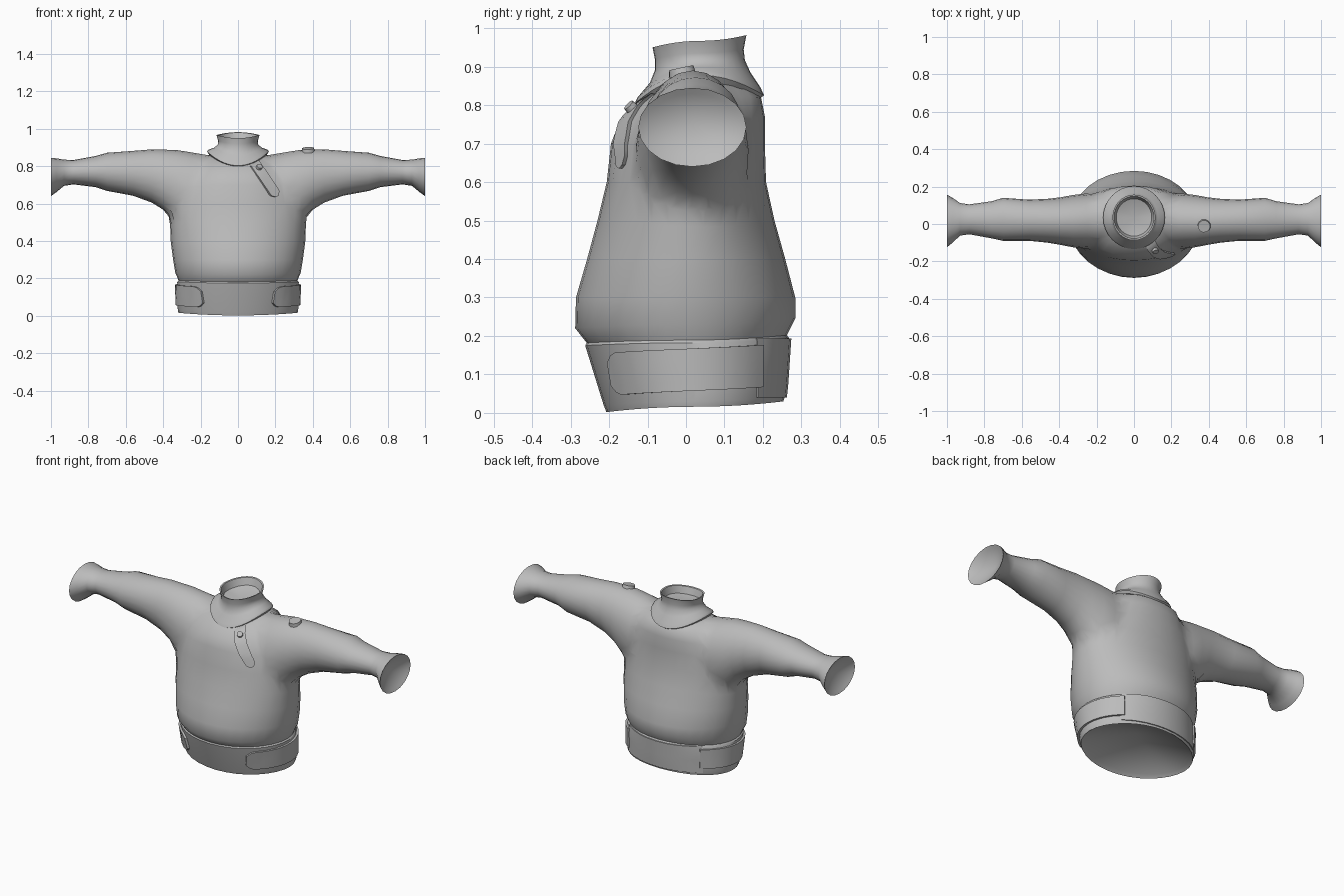
import bpy, bmesh, math
from mathutils import Vector
from mathutils.bvhtree import BVHTree

if "Cube" in bpy.data.objects:
    bpy.data.objects.remove(bpy.data.objects["Cube"], do_unlink=True)

GREY = (0.5, 0.5, 0.5, 1)
cloth = bpy.data.materials.new("grey_cloth")
cloth.use_nodes = True
cloth.diffuse_color = GREY
cloth.node_tree.nodes["Principled BSDF"].inputs["Base Color"].default_value = GREY


def make(name, bm):
    bmesh.ops.recalc_face_normals(bm, faces=bm.faces)
    mesh = bpy.data.meshes.new(name)
    bm.to_mesh(mesh)
    bm.free()
    mesh.materials.append(cloth)
    ob = bpy.data.objects.new(name, mesh)
    bpy.context.collection.objects.link(ob)
    return ob


def activate(ob):
    bpy.ops.object.select_all(action='DESELECT')
    ob.select_set(True)
    bpy.context.view_layer.objects.active = ob


def smooth(ob, angle):
    activate(ob)
    bpy.ops.object.shade_smooth_by_angle(angle=math.radians(angle))


def loft(name, rings):
    """Skin closed rings of points; a ring of one point is a tip."""
    bm = bmesh.new()
    rows = [[bm.verts.new(p) for p in ring] for ring in rings]
    for a, b in zip(rows, rows[1:]):
        n = max(len(a), len(b))
        for i in range(n):
            j = (i + 1) % n
            if len(a) == 1:
                bm.faces.new((a[0], b[i], b[j]))
            elif len(b) == 1:
                bm.faces.new((a[i], a[j], b[0]))
            else:
                bm.faces.new((a[i], a[j], b[j], b[i]))
    return make(name, bm)


def flat_ring(rx, front, back, z_front, z_side, z_back, n=32):
    """Level ring around the body, with its own height at front, side and back."""
    pts = []
    for i in range(n):
        t = 2 * math.pi * i / n
        c, s = math.cos(t), math.sin(t)
        z_end = z_back if s > 0 else z_front
        pts.append((rx * c, (front + back) / 2 + (back - front) / 2 * s,
                    z_side * c * c + z_end * s * s))
    return pts


def arm_ring(side, x, front, back, low, high, n=20):
    """Upright ring around a sleeve."""
    pts = []
    for i in range(n):
        t = 2 * math.pi * i / n
        pts.append((side * x, (front + back) / 2 + (back - front) / 2 * math.cos(t),
                    (low + high) / 2 + (high - low) / 2 * math.sin(t)))
    return pts


# Torso with waistband, closed by a recessed underside
torso_rows = [
    (.30, -.19, .235, .02, .03, .045),
    (.318, -.207, .253, .002, .016, .03),
    (.322, -.214, .258, .02, .03, .045),
    (.325, -.262, .268, .175, .182, .195),
    (.318, -.258, .262, .182, .189, .202),
    (.335, -.288, .284, .22, .23, .245),
    (.347, -.286, .284, .3, .3, .3),
    (.36, -.257, .258, .4, .4, .4),
    (.368, -.23, .23, .5, .5, .5),
    (.366, -.206, .208, .6, .6, .6),
    (.34, -.195, .205, .7, .7, .7),
    (.30, -.172, .205, .76, .77, .77),
    (.25, -.13, .195, .8, .825, .82),
    (.15, -.09, .16, .835, .86, .855),
]
body = loft("jacket_body", [[(0, .02, .12)]] + [flat_ring(*r) for r in torso_rows]
            + [[(0, .035, .86)]])

# Sleeves with flared cuffs and recessed ends, joined to the torso
sleeve_rows = [
    (.12, -.09, .13, .6, .85),
    (.25, -.135, .17, .47, .88),
    (.33, -.13, .16, .49, .895),
    (.39, -.115, .145, .56, .893),
    (.46, -.1, .135, .605, .89),
    (.56, -.09, .13, .642, .882),
    (.70, -.09, .14, .668, .872),
    (.76, -.077, .122, .688, .855),
    (.88, -.055, .105, .703, .833),
    (.93, -.062, .112, .695, .835),
    (.97, -.1, .14, .662, .842),
    (1.0, -.124, .157, .64, .845),
    (.99, -.108, .141, .655, .83),
]
for side in (1, -1):
    rings = [arm_ring(side, *r) for r in sleeve_rows]
    sleeve = loft("sleeve", [[(side * .12, .02, .72)]] + rings + [[(side * .94, .02, .75)]])
    mod = body.modifiers.new("join_sleeve", 'BOOLEAN')
    mod.operation = 'UNION'
    mod.solver = 'EXACT'
    mod.object = sleeve
    activate(body)
    bpy.ops.object.modifier_apply(modifier=mod.name)
    bpy.data.objects.remove(sleeve, do_unlink=True)

# Soften the shoulder and armpit seams
bm = bmesh.new()
bm.from_mesh(body.data)
bmesh.ops.remove_doubles(bm, verts=bm.verts, dist=.004)
soft = [v for v in bm.verts if .16 < abs(v.co.x) < .45 and v.co.z > .42]
for _ in range(3):
    bmesh.ops.smooth_vert(bm, verts=soft, factor=.35,
                          use_axis_x=True, use_axis_y=True, use_axis_z=True)
surface = BVHTree.FromBMesh(bm)
bm.to_mesh(body.data)
bm.free()
smooth(body, 45)

# Stand collar on a saddle-shaped yoke
collar_rows = [
    (.15, -.112, .18, .79, .855, .81),
    (.165, -.134, .203, .803, .878, .825),
    (.158, -.126, .194, .82, .889, .845),
    (.127, -.094, .168, .858, .899, .884),
    (.108, -.081, .153, .89, .917, .917),
    (.106, -.081, .15, .92, .935, .945),
    (.115, -.087, .157, .95, .967, .982),
    (.107, -.078, .148, .948, .965, .98),
    (.095, -.065, .135, .91, .925, .94),
]
collar = loft("collar", [flat_ring(*r) for r in collar_rows] + [[(0, .035, .9)]])
smooth(collar, 50)


def patch(name, point, nu, nv, thick):
    """Panel lying on the body; point(u, v) gives a ray start and direction."""
    bm = bmesh.new()
    grid = []
    for i in range(nu + 1):
        row = []
        for j in range(nv + 1):
            start, ray = point(i / nu, j / nv * 2 - 1)
            hit = surface.ray_cast(start, ray)[0]
            row.append(bm.verts.new(hit - ray * thick))
        grid.append(row)
    for a, b in zip(grid, grid[1:]):
        for j in range(nv):
            bm.faces.new((a[j], a[j + 1], b[j + 1], b[j]))
    bmesh.ops.recalc_face_normals(bm, faces=bm.faces)
    rim = bmesh.ops.extrude_face_region(bm, geom=bm.faces[:])["geom"]
    for v in (g for g in rim if isinstance(g, bmesh.types.BMVert)):
        out = Vector((v.co.x, v.co.y, 0)).normalized()
        v.co -= out * thick * 1.6
    ob = make(name, bm)
    smooth(ob, 40)
    return ob


def around(degrees, z):
    a = math.radians(degrees)
    out = Vector((math.cos(a), math.sin(a), 0))
    return out + Vector((0, 0, z)), -out


# Waist straps with a rounded front end, and the back waist panel
for side, label in ((1, "left"), (-1, "right")):
    def strap(u, v):
        w = .055 * min(1, .55 + 3 * math.sqrt(u) * .5)
        a = -46 + 87 * u
        z = .1 + .022 * u + v * w
        return around(a if side > 0 else 180 - a, z)
    patch(label + "_waist_strap", strap, 20, 4, .012)

patch("back_waist_panel", lambda u, v: around(38 + 104 * u, .117 + .077 * v), 16, 4, .006)

# Slanted chest tab with a rounded lower end
top, low = Vector((.093, 0, .815)), Vector((.212, 0, .64))
across = Vector((low.z - top.z, 0, top.x - low.x)).normalized()


def tab(u, v):
    w = .026 * math.sqrt(max(.1, 1 - max(0, (u - .86) / .14) ** 2))
    p = top.lerp(low, u) + across * v * w
    return Vector((p.x, -1, p.z)), Vector((0, 1, 0))


patch("chest_tab", tab, 12, 2, .014)


def button(name, start, ray, radius, height, lift):
    hit, normal = surface.ray_cast(Vector(start), Vector(ray))[:2]
    if normal.dot(Vector(ray)) > 0:
        normal = -normal
    bm = bmesh.new()
    bmesh.ops.create_cone(bm, cap_ends=True, segments=12, radius1=radius,
                          radius2=radius * .92, depth=height)
    ob = make(name, bm)
    ob.rotation_euler = normal.to_track_quat('Z', 'Y').to_euler()
    ob.location = hit + normal * lift
    smooth(ob, 40)


button("tab_button", (.11, -1, .785), (0, 1, 0), .017, .014, .016)
button("shoulder_button", (.375, -.01, 2), (0, 0, -1), .036, .02, .004)
